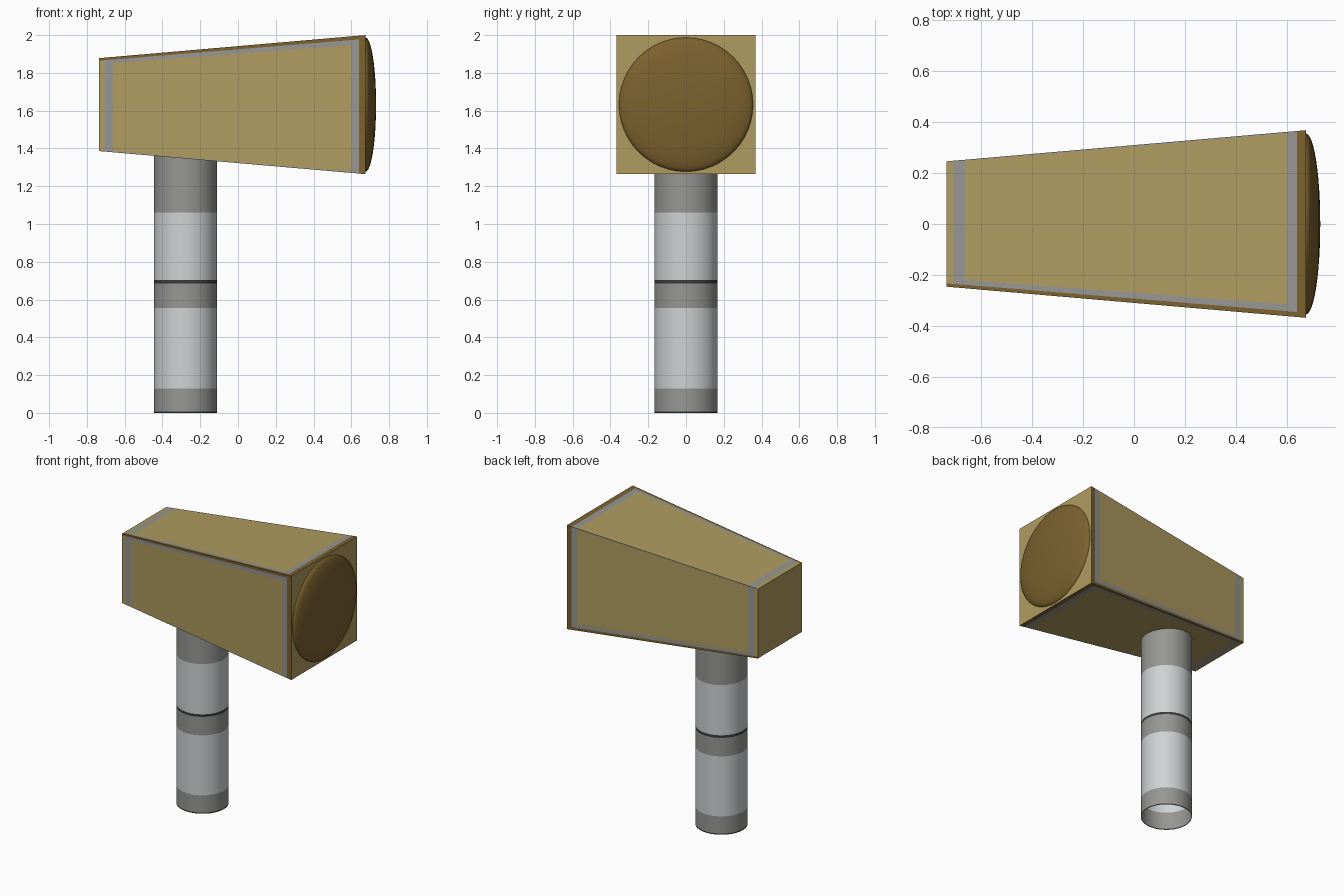
import bpy, bmesh, math

if "Cube" in bpy.data.objects:
    bpy.data.objects.remove(bpy.data.objects["Cube"])


def lin(c):
    c /= 255
    return c / 12.92 if c <= 0.04045 else ((c + 0.055) / 1.055) ** 2.4


def mat(name, *rgb):
    m = bpy.data.materials.new(name)
    m.diffuse_color = (*[lin(c) for c in rgb], 1)
    m.use_nodes = True
    m.node_tree.nodes["Principled BSDF"].inputs["Base Color"].default_value = m.diffuse_color
    return m


tan = mat("tan", 176, 156, 96)
brown = mat("brown", 124, 97, 46)
grey = mat("mid_grey", 150, 151, 147)
pale = mat("pale_grey", 206, 210, 211)
dark = mat("charcoal", 58, 60, 58)


def finish(name, bm, mats):
    bmesh.ops.remove_doubles(bm, verts=bm.verts, dist=1e-5)
    me = bpy.data.meshes.new(name)
    bm.to_mesh(me)
    bm.free()
    for m in mats:
        me.materials.append(m)
    ob = bpy.data.objects.new(name, me)
    bpy.context.collection.objects.link(ob)
    return ob


# Head: tapered square block, sides cut into trim cells
X0, X1, H0, H1, CZ = -0.735, 0.675, 0.246, 0.368, 1.632
XS = [X0, -0.708, -0.663, 0.6, 0.64, X1]
VS = [0, 0.027, 0.064, 0.992, 1]      # 0 = edge carrying the wide trim


def trim(i, j):
    """0 tan, 1 brown, 2 grey, by cell position along and across a side."""
    if i == 4 or j == 0:
        return 1
    if i == 0:
        return 0
    return 2 if i in (1, 3) or j in (1, 3) else 0


# (corner with wide trim, opposite corner) in y,z signs, and winding flip
SIDES = [((-1, 1), (-1, -1), True),    # front
         ((-1, 1), (1, 1), False),     # top
         ((1, -1), (1, 1), True),      # back
         ((1, -1), (-1, -1), False)]   # bottom
bm = bmesh.new()


def head_point(x, v, a, b):
    h = H0 + (H1 - H0) * (x - X0) / (X1 - X0)
    return bm.verts.new((x, h * (a[0] + (b[0] - a[0]) * v),
                         CZ + h * (a[1] + (b[1] - a[1]) * v)))


for a, b, flip in SIDES:
    for i in range(5):
        for j in range(4):
            vs = [head_point(XS[p], VS[q], a, b) for p, q in
                  ((i, j), (i + 1, j), (i + 1, j + 1), (i, j + 1))]
            bm.faces.new(vs[::-1] if flip else vs).material_index = trim(i, j)
bmesh.ops.remove_doubles(bm, verts=bm.verts, dist=1e-5)
bmesh.ops.holes_fill(bm, edges=[e for e in bm.edges if e.is_boundary], sides=0)
for f in bm.faces:
    if len(f.verts) > 4:
        f.material_index = 0
bmesh.ops.recalc_face_normals(bm, faces=bm.faces)
finish("mallet_head", bm, [tan, brown, grey])


def lathe(name, profile, mats, indices, place, n=48):
    """Revolve (radius, height) points; place() maps them into the scene."""
    bm = bmesh.new()
    rings = [[bm.verts.new(place(r * math.cos(2 * math.pi * k / n),
                                 r * math.sin(2 * math.pi * k / n), h))
              for k in range(n)] for r, h in profile]
    for s, (lo, hi) in enumerate(zip(rings, rings[1:])):
        for k in range(n):
            m = (k + 1) % n
            f = bm.faces.new((lo[k], lo[m], hi[m], hi[k]))
            f.material_index = indices[s]
            f.smooth = True
    if profile[-1][0] < 0.02:
        bm.faces.new(rings[-1]).smooth = True
    return finish(name, bm, mats)


# Striking face: shallow dome on the large end
dome = [(0.355 * math.cos(t), 0.056 * math.sin(t))
        for t in [math.radians(89 * k / 12) for k in range(13)]]
lathe("striking_dome", dome, [brown], [0] * 12,
      lambda u, v, h: (X1 + h, u, CZ + v))

# Handle: hollow tube, open at the bottom, with coloured bands
heights = [0, 0.008, 0.13, 0.555, 0.686, 0.704, 1.06, 1.38]
lathe("handle", [(0.168, z) for z in heights], [grey, pale, dark],
      [2, 0, 1, 0, 2, 1, 0], lambda u, v, h: (-0.278 + u, v, h))
